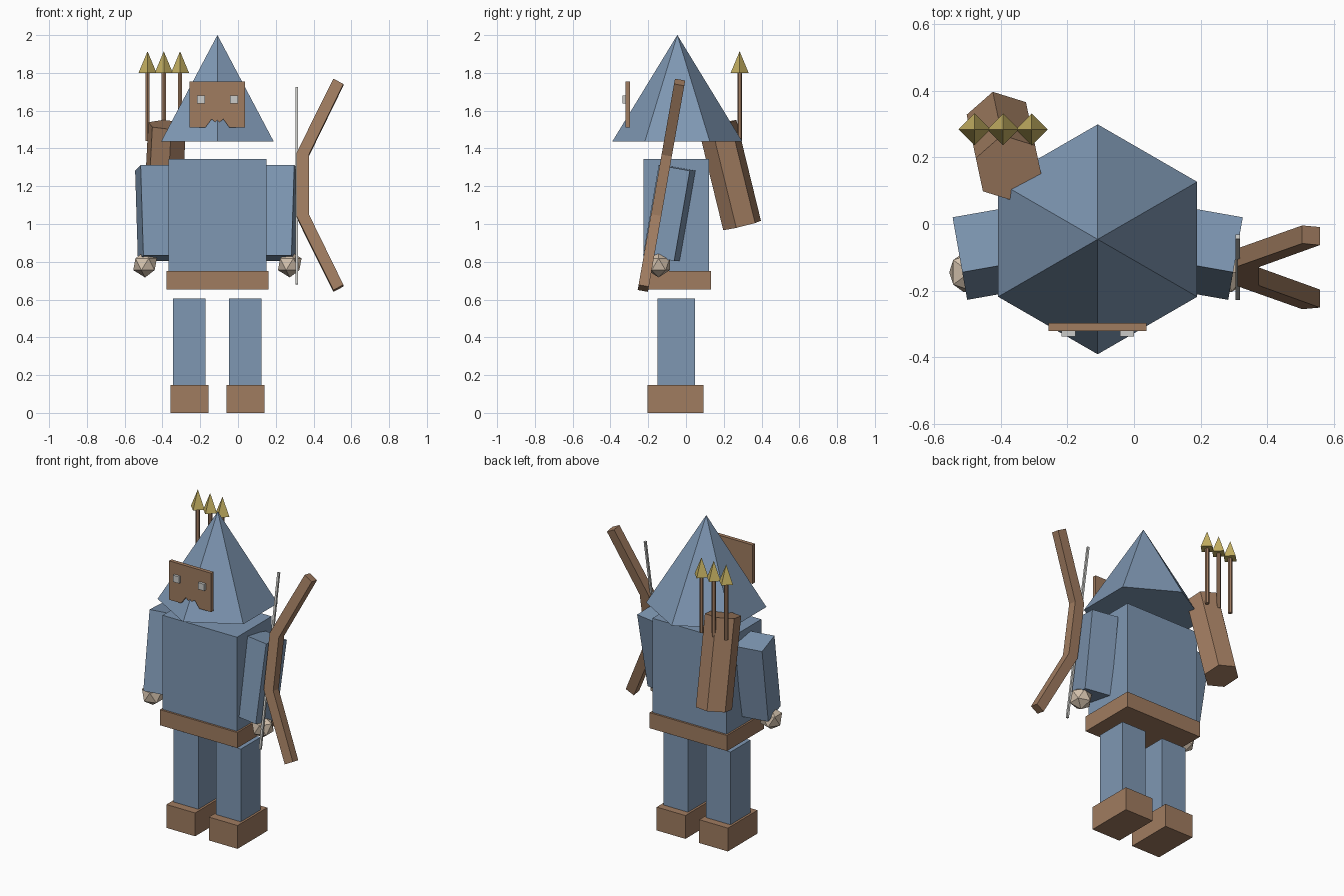
import bpy
import bmesh
from math import radians

if "Cube" in bpy.data.objects:
    bpy.data.objects.remove(bpy.data.objects["Cube"])

CX, CY = -0.109, -0.052   # vertical axis of the figure
TILT = radians(10)


def material(name, rgb):
    m = bpy.data.materials.new(name)
    m.use_nodes = True
    color = (*rgb, 1)
    m.diffuse_color = color
    m.node_tree.nodes["Principled BSDF"].inputs["Base Color"].default_value = color
    return m


BLUE = material("blue cloth", (0.21, 0.31, 0.45))
BROWN = material("brown leather", (0.35, 0.2, 0.117))
GOLD = material("gold", (0.55, 0.43, 0.12))
SKIN = material("pale skin", (0.66, 0.54, 0.42))
GREY = material("light grey", (0.6, 0.6, 0.58))


def finish(name, bm, mat, loc, rot=(0, 0, 0)):
    bmesh.ops.recalc_face_normals(bm, faces=bm.faces)
    mesh = bpy.data.meshes.new(name)
    bm.to_mesh(mesh)
    bm.free()
    mesh.materials.append(mat)
    ob = bpy.data.objects.new(name, mesh)
    ob.location, ob.rotation_euler = loc, rot
    bpy.context.collection.objects.link(ob)
    return ob


def box(name, mat, loc, size, rot=(0, 0, 0)):
    bm = bmesh.new()
    bmesh.ops.create_cube(bm, size=1)
    bmesh.ops.scale(bm, vec=size, verts=bm.verts)
    return finish(name, bm, mat, loc, rot)


def cone(name, mat, loc, sides, r1, r2, depth, rot=(0, 0, 0)):
    bm = bmesh.new()
    bmesh.ops.create_cone(bm, cap_ends=True, segments=sides,
                          radius1=r1, radius2=r2, depth=depth)
    return finish(name, bm, mat, loc, rot)


def plate(name, mat, loc, profile, thick, rot=(0, 0, 0)):
    """Extrude an x-z outline along y, centred on y = 0."""
    bm = bmesh.new()
    face = bm.faces.new([bm.verts.new((x, -thick / 2, z)) for x, z in profile])
    new = bmesh.ops.extrude_face_region(bm, geom=[face])["geom"]
    bmesh.ops.translate(bm, vec=(0, thick, 0),
                        verts=[v for v in new if isinstance(v, bmesh.types.BMVert)])
    return finish(name, bm, mat, loc, rot)


# Torso, belt and pointed hood
box("torso", BLUE, (CX, CY, 1.045), (0.518, 0.345, 0.6))
box("belt", BROWN, (CX, CY, 0.703), (0.54, 0.37, 0.098))
cone("hood", BLUE, (CX, -0.046, 1.718), 6, 0.345, 0, 0.565)

# Mask with a notched lower edge
half = [(0, 1.53), (0.031, 1.555), (0.064, 1.51), (0.147, 1.51), (0.147, 1.755)]
outline = half + [(-x, z) for x, z in reversed(half[1:])]
plate("mask", BROWN, (CX, -0.309, 0), outline, 0.024)

# Paired parts, mirrored across the figure's axis
for side, label in ((1, "left"), (-1, "right")):
    box(label + "_eye", GREY, (CX + side * 0.088, -0.329, 1.66), (0.042, 0.016, 0.042))
    box(label + "_leg", BLUE, (CX + side * 0.148, CY, 0.376), (0.172, 0.198, 0.458))
    box(label + "_boot", BROWN, (CX + side * 0.148, -0.055, 0.0735), (0.2, 0.296, 0.147))
    box(label + "_arm", BLUE, (CX + side * 0.33, -0.089, 1.058), (0.17, 0.17, 0.485),
        (-TILT, 0, -side * TILT))
    bm = bmesh.new()
    bmesh.ops.create_icosphere(bm, subdivisions=1, radius=0.07)
    finish(label + "_hand", bm, SKIN, (CX + side * 0.383, -0.145, 0.787))

# Bow and string, leaning forward at the bottom
upper = [(0.31, 0.17), (0.505, 0.568), (0.558, 0.54), (0.375, 0.16)]
limbs = upper + [(x, -z) for x, z in reversed(upper)]
plate("bow", BROWN, (0, -0.13, 1.205), limbs, 0.055, (-TILT, 0, 0))
box("bow_string", GREY, (0.311, -0.13, 1.203), (0.013, 0.013, 1.06), (-TILT, 0, 0))

# Quiver on the back with three arrows
cone("quiver", BROWN, (-0.389, 0.232, 1.259), 6, 0.105, 0.105, 0.55,
     (radians(14), 0, radians(12)))
for i in range(3):
    x = -0.479 + i * 0.086
    cone(f"arrow_shaft_{i + 1}", BROWN, (x, 0.284, 1.62), 6, 0.0125, 0.0125, 0.36)
    cone(f"arrow_head_{i + 1}", GOLD, (x, 0.284, 1.857), 4, 0.048, 0, 0.115)
